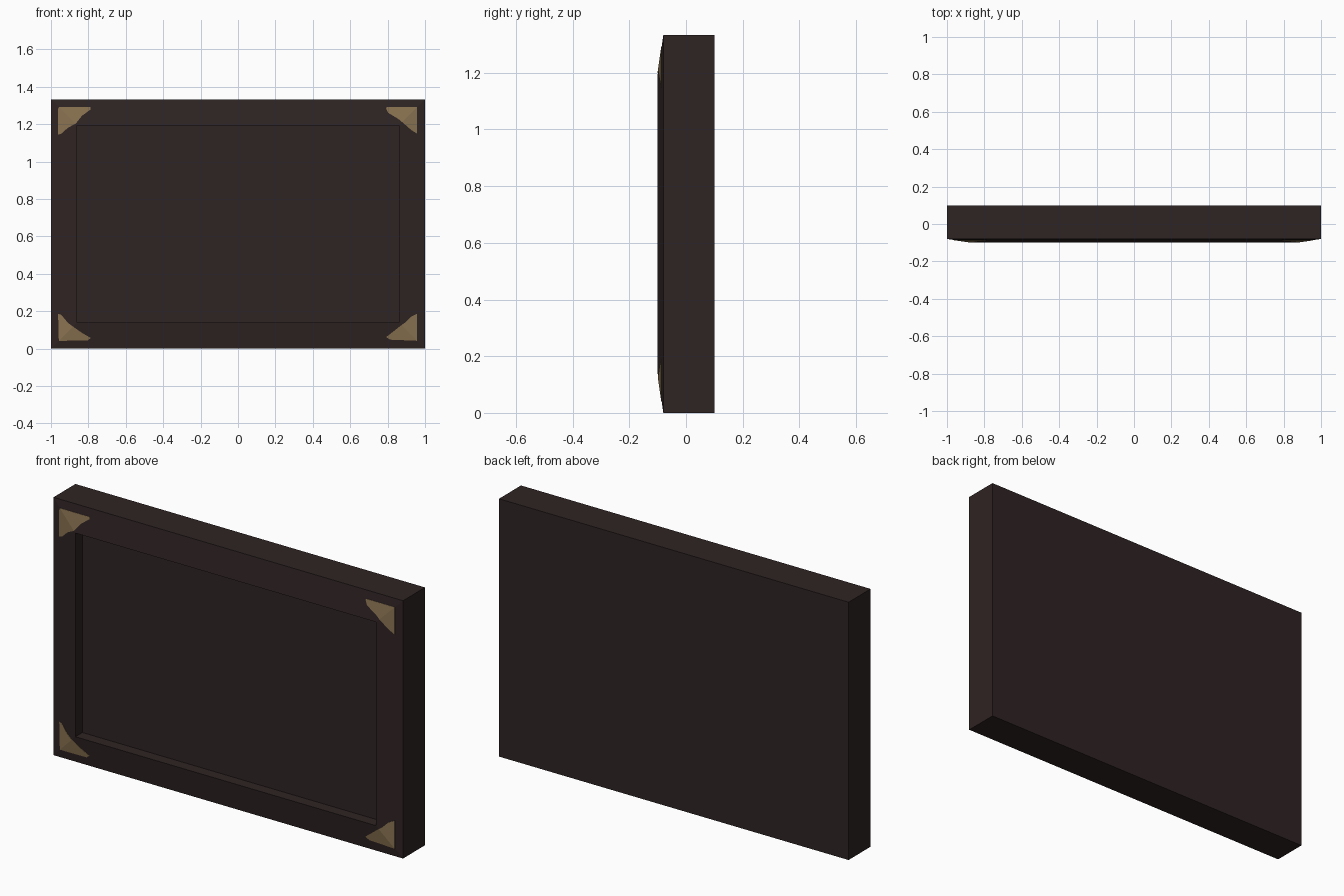
import bpy, bmesh

if "Cube" in bpy.data.objects:
    bpy.data.objects.remove(bpy.data.objects["Cube"])

W, H = 1.0, 1.333           # half width, full height
BORDER = 0.14               # width of the sloped border
Y_BACK, Y_EDGE, Y_LIP, Y_PANEL = 0.10, -0.08, -0.10, -0.043


def material(name, colour):
    m = bpy.data.materials.new(name)
    m.diffuse_color = (*colour, 1)
    m.use_nodes = True
    m.node_tree.nodes["Principled BSDF"].inputs["Base Color"].default_value = m.diffuse_color
    return m


dark = material("dark brown", (0.028, 0.017, 0.017))
gold = material("dull gold", (0.25, 0.17, 0.082))


def finish(bm, name, mat):
    bmesh.ops.recalc_face_normals(bm, faces=bm.faces)
    mesh = bpy.data.meshes.new(name)
    bm.to_mesh(mesh)
    bm.free()
    mesh.materials.append(mat)
    obj = bpy.data.objects.new(name, mesh)
    bpy.context.collection.objects.link(obj)
    return obj


# Frame: rectangular rings from the back, over the sloped border, into the recess
bm = bmesh.new()
rings = []
for inset, y in ((0, Y_BACK), (0, Y_EDGE), (BORDER, Y_LIP), (BORDER, Y_PANEL)):
    a = W - inset
    rings.append([bm.verts.new((x, y, z)) for x, z in
                  ((-a, inset), (a, inset), (a, H - inset), (-a, H - inset))])
for r, s in zip(rings, rings[1:]):
    for i in range(4):
        j = (i + 1) % 4
        bm.faces.new((r[i], r[j], s[j], s[i]))
bm.faces.new(rings[0])
bm.faces.new(rings[-1])
finish(bm, "frame", dark)


# Corner plates: outlines as distances from the corner, split along the mitre
def corner_plate(name, side, top, mitre, upright, flat):
    bm = bmesh.new()

    def vert(p, lift):
        dx, dz = p
        y = Y_EDGE + (Y_LIP - Y_EDGE) * min(dx, dz, BORDER) / BORDER
        return bm.verts.new((side * (W - dx), y - lift, H - dz if top else dz))

    for part in (upright, flat):
        outline = [(0.042, 0.042)] + part + [(mitre, mitre)]
        bm.faces.new([vert(p, 0.0015) for p in outline])
    bmesh.ops.remove_doubles(bm, verts=bm.verts, dist=0.0001)
    # keep the visible side towards the front
    bmesh.ops.recalc_face_normals(bm, faces=bm.faces)
    for f in bm.faces:
        f.normal_update()
    back = bmesh.ops.extrude_face_region(bm, geom=bm.faces[:])
    bmesh.ops.translate(bm, vec=(0, 0.003, 0),
                        verts=[v for v in back["geom"] if isinstance(v, bmesh.types.BMVert)])
    finish(bm, name, gold)


corner_plate("top_left_corner", -1, True, 0.131,
             [(0.037, 0.055), (0.037, 0.19), (0.059, 0.182), (0.09, 0.152)],
             [(0.21, 0.042), (0.213, 0.053), (0.166, 0.088)])
corner_plate("top_right_corner", 1, True, 0.122,
             [(0.042, 0.184), (0.075, 0.163)],
             [(0.205, 0.042), (0.208, 0.048), (0.198, 0.072), (0.144, 0.104)])
corner_plate("bottom_left_corner", -1, False, 0.118,
             [(0.038, 0.187), (0.056, 0.18), (0.09, 0.139)],
             [(0.195, 0.043), (0.213, 0.057), (0.163, 0.086)])
corner_plate("bottom_right_corner", 1, False, 0.126,
             [(0.042, 0.187), (0.075, 0.171), (0.107, 0.139)],
             [(0.187, 0.048), (0.208, 0.062), (0.15, 0.107)])
